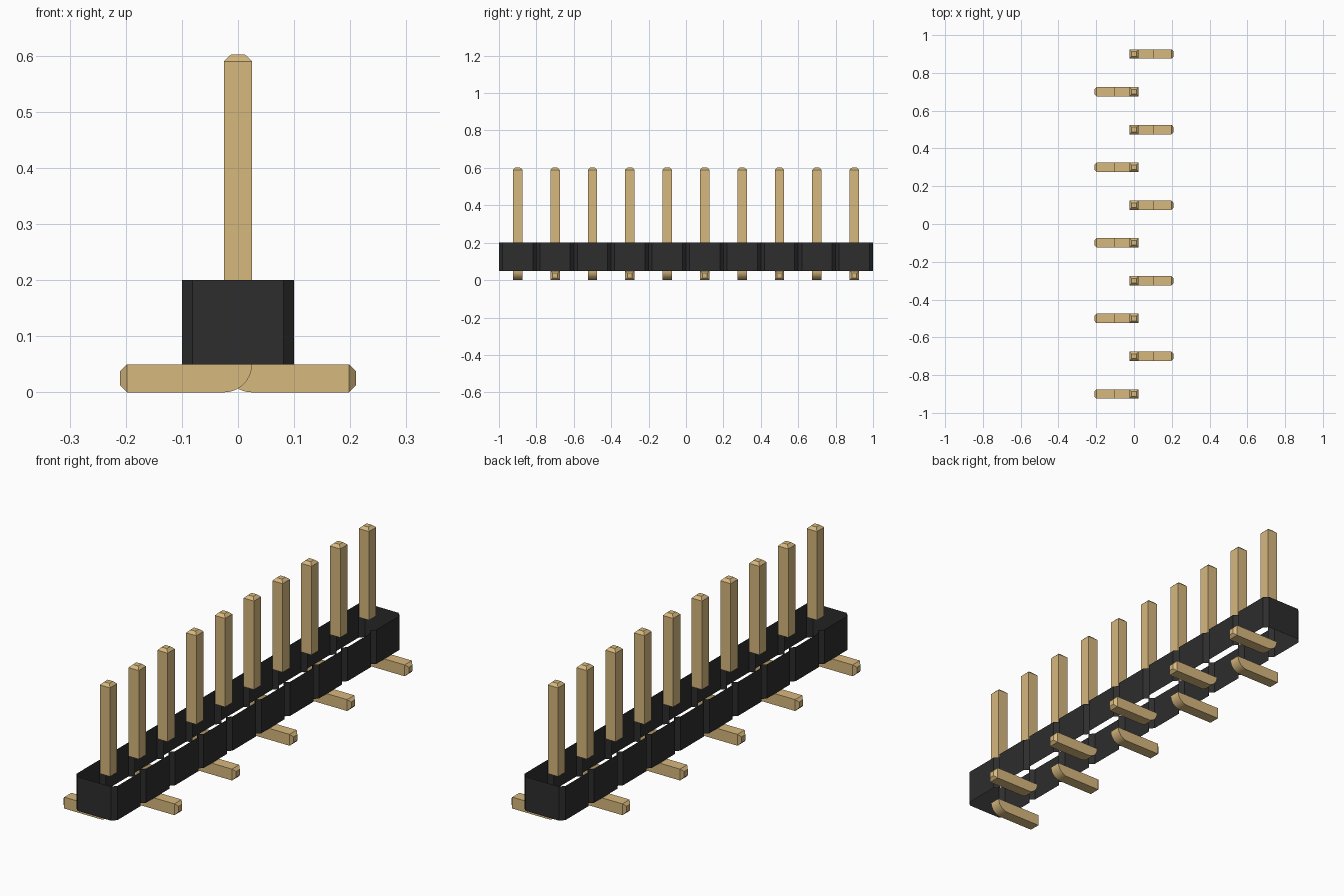
import bpy, bmesh, math

cube = bpy.data.objects.get("Cube")
if cube:
    bpy.data.objects.remove(cube, do_unlink=True)

COUNT, PITCH = 10, 0.2
HALF, TIP = 0.025, 0.0125        # pin half width, half width at the blunt tip
BOTTOM, TOP = 0.05, 0.2          # housing heights


def material(name, color, roughness):
    mat = bpy.data.materials.new(name)
    mat.use_nodes = True
    mat.diffuse_color = (*color, 1)
    bsdf = mat.node_tree.nodes["Principled BSDF"]
    bsdf.inputs["Base Color"].default_value = (*color, 1)
    bsdf.inputs["Roughness"].default_value = roughness
    return mat


black = material("black plastic", (0.026, 0.026, 0.026), 0.6)
gold = material("gold metal", (0.68, 0.48, 0.21), 0.5)


def finish(name, bm, mat):
    bmesh.ops.remove_doubles(bm, verts=bm.verts, dist=1e-5)
    bmesh.ops.recalc_face_normals(bm, faces=bm.faces)
    mesh = bpy.data.meshes.new(name)
    bm.to_mesh(mesh)
    bm.free()
    mesh.materials.append(mat)
    obj = bpy.data.objects.new(name, mesh)
    bpy.context.collection.objects.link(obj)
    return obj


def loft(bm, rings, cap_end=False):
    """Join rings of points into an open tube, optionally closed at its end."""
    loops = [[bm.verts.new(p) for p in ring] for ring in rings]
    for a, b in zip(loops, loops[1:]):
        n = len(a)
        for i in range(n):
            j = (i + 1) % n
            bm.faces.new((a[i], a[j], b[j], b[i]))
    if cap_end:
        bm.faces.new(loops[-1])


def square(half):
    return [(-half, -half), (half, -half), (half, half), (-half, half)]


# Housing: notched wall around the row, open above and below
def build_housing():
    wide, narrow, notch = 0.1, 0.081, 0.019
    side = []
    for i in range(COUNT):
        y = -1 + i * PITCH
        side += [(narrow, y), (wide, y + notch), (wide, y + PITCH - notch)]
    side.append((narrow, 1))
    outline = side + [(-x, -y) for x, y in side]
    bm = bmesh.new()
    loft(bm, [[(x, y, z) for x, y in outline] for z in (BOTTOM, TOP)])
    finish("housing", bm, black)


# Upright pin with a bevelled tip
def build_pin(y):
    bm = bmesh.new()
    levels = [(TOP, HALF), (0.59, HALF), (0.602, TIP)]
    loft(bm, [[(px, y + py, z) for px, py in square(h)] for z, h in levels], True)
    finish("upright_pin", bm, gold)


# Surface-mount foot: rounded heel, flat sole, bevelled toe
def build_foot(y, direction):
    bm = bmesh.new()
    steps, end, edge = 10, 0.198, 0.1
    heel = []
    for i in range(steps + 1):
        a = math.pi / 2 * i / steps
        heel.append((HALF - BOTTOM * math.cos(a), BOTTOM * (1 - math.sin(a))))
    profile = heel + [(end, 0), (end, BOTTOM), (edge, BOTTOM)]
    sides = [[bm.verts.new((direction * x, y + s * HALF, z)) for x, z in profile]
             for s in (-1, 1)]
    for loop in sides:
        bm.faces.new(loop)
    # Sole and outer top only; the toe closes the end
    near, far = sides
    last = len(profile) - 1
    for i in list(range(steps + 1)) + [last - 1]:
        bm.faces.new((near[i], near[i + 1], far[i + 1], far[i]))
    loft(bm, [[(direction * x, y + py, HALF + pz) for py, pz in square(h)]
              for x, h in ((end, HALF), (0.21, TIP))], True)
    return finish("foot", bm, gold)


build_housing()
feet = []
for i in range(COUNT):
    y = (i - (COUNT - 1) / 2) * PITCH
    build_pin(y)
    feet.append(build_foot(y, 1 if i % 2 else -1))

# Smooth the rounded heels, keeping the corners crisp
bpy.ops.object.select_all(action='DESELECT')
for foot in feet:
    foot.select_set(True)
bpy.context.view_layer.objects.active = feet[0]
bpy.ops.object.shade_smooth_by_angle(angle=math.radians(30))
